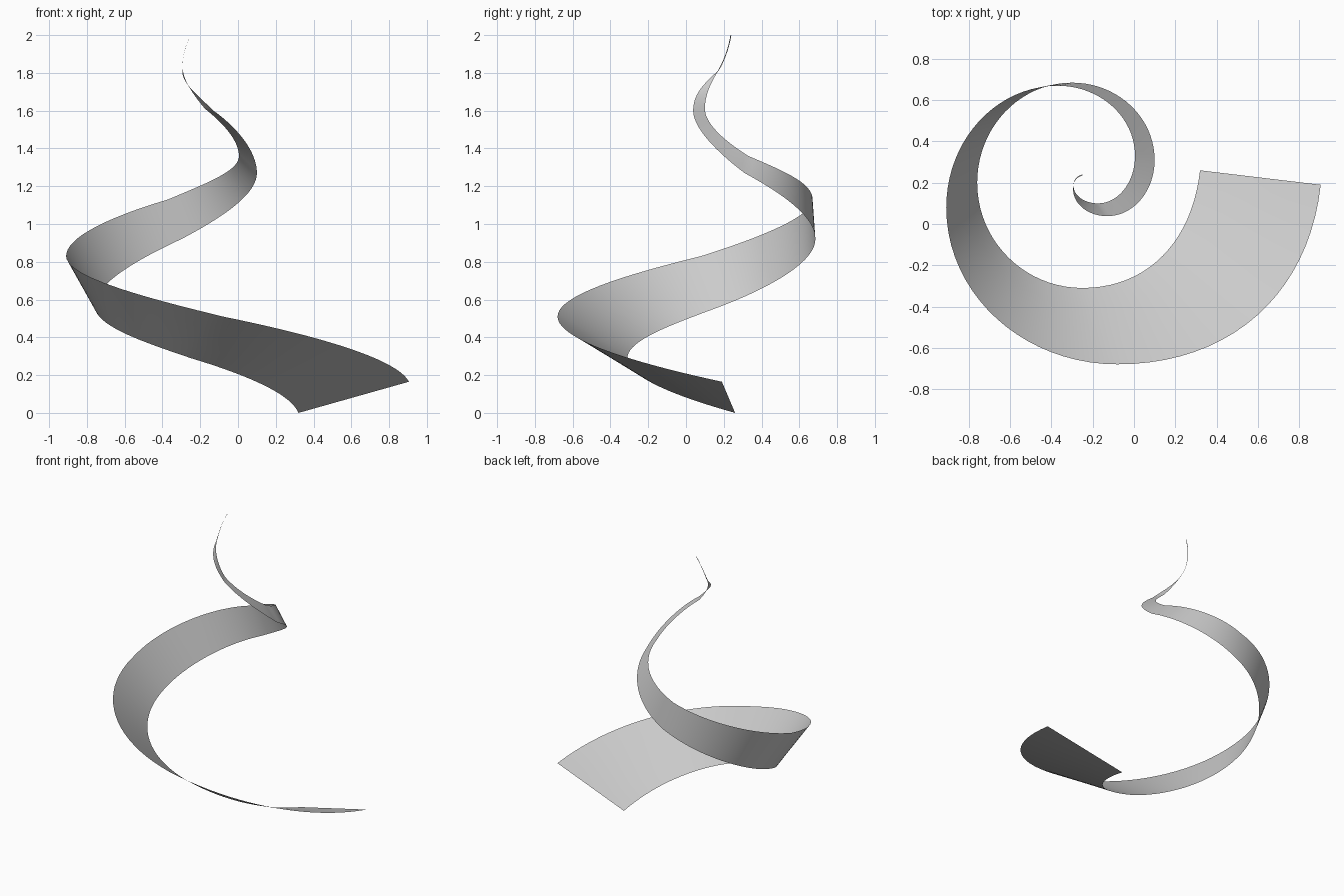
import bpy, bmesh
from mathutils import Vector

if "Cube" in bpy.data.objects:
    bpy.data.objects.remove(bpy.data.objects["Cube"])

# Quarter-turn stations of the two ribbon edges: (x, y, z, tangent x, tangent y)
LOWER = [(0.32, 0.26, 0.0, -0.11, -1), (-0.25, -0.31, 0.29, -1, 0), (-0.76, 0.20, 0.57, 0, 1),
         (-0.30, 0.685, 0.92, 1, 0), (0.10, 0.31, 1.27, 0, -1), (-0.13, 0.038, 1.60, -1, 0),
         (-0.295, 0.168, 1.81, 0, 1), (-0.25, 0.235, 2.0, 1, 0.3)]
UPPER = [(0.905, 0.19, 0.165, -0.11, -1), (-0.08, -0.68, 0.51, -1, 0), (-0.91, 0.08, 0.83, 0, 1),
         (-0.37, 0.67, 1.13, 1, 0), (0.005, 0.33, 1.36, 0, -1), (-0.175, 0.10, 1.61, -1, 0),
         (-0.293, 0.185, 1.83, 0, 1), (-0.25, 0.24, 2.0, 1, 0.3)]
STEPS = 20
K = 0.5523


def edge_points(stations):
    """Quarter-ellipse arcs in plan, smooth climb in z."""
    n = len(stations)
    zs = [s[2] for s in stations]
    slope = [(zs[min(i + 1, n - 1)] - zs[max(i - 1, 0)]) / (min(i + 1, n - 1) - max(i - 1, 0))
             for i in range(n)]
    pts = []
    for i in range(n - 1):
        p, q = stations[i], stations[i + 1]
        a, b = Vector(p[:3]), Vector(q[:3])
        ta, tb = Vector((p[3], p[4], 0)).normalized(), Vector((q[3], q[4], 0)).normalized()
        d = b - a
        h1 = a + ta * K * abs(d.dot(ta))
        h2 = b - tb * K * abs(d.dot(tb))
        h1.z, h2.z = a.z + slope[i] / 3, b.z - slope[i + 1] / 3
        for j in range(STEPS + (i == n - 2)):
            t = j / STEPS
            u = 1 - t
            pts.append(a * u**3 + h1 * 3 * u * u * t + h2 * 3 * u * t * t + b * t**3)
    return pts


# Ruled ribbon between the two spiral edges
bm = bmesh.new()
ACROSS = 4
rows = [[bm.verts.new(a.lerp(b, k / ACROSS)) for k in range(ACROSS + 1)]
        for a, b in zip(edge_points(LOWER), edge_points(UPPER))]
for r, s in zip(rows, rows[1:]):
    for k in range(ACROSS):
        f = bm.faces.new((r[k], r[k + 1], s[k + 1], s[k]))
        f.smooth = True
mesh = bpy.data.meshes.new("spiral_ribbon")
bm.to_mesh(mesh)
bm.free()
ribbon = bpy.data.objects.new("spiral_ribbon", mesh)
bpy.context.collection.objects.link(ribbon)
